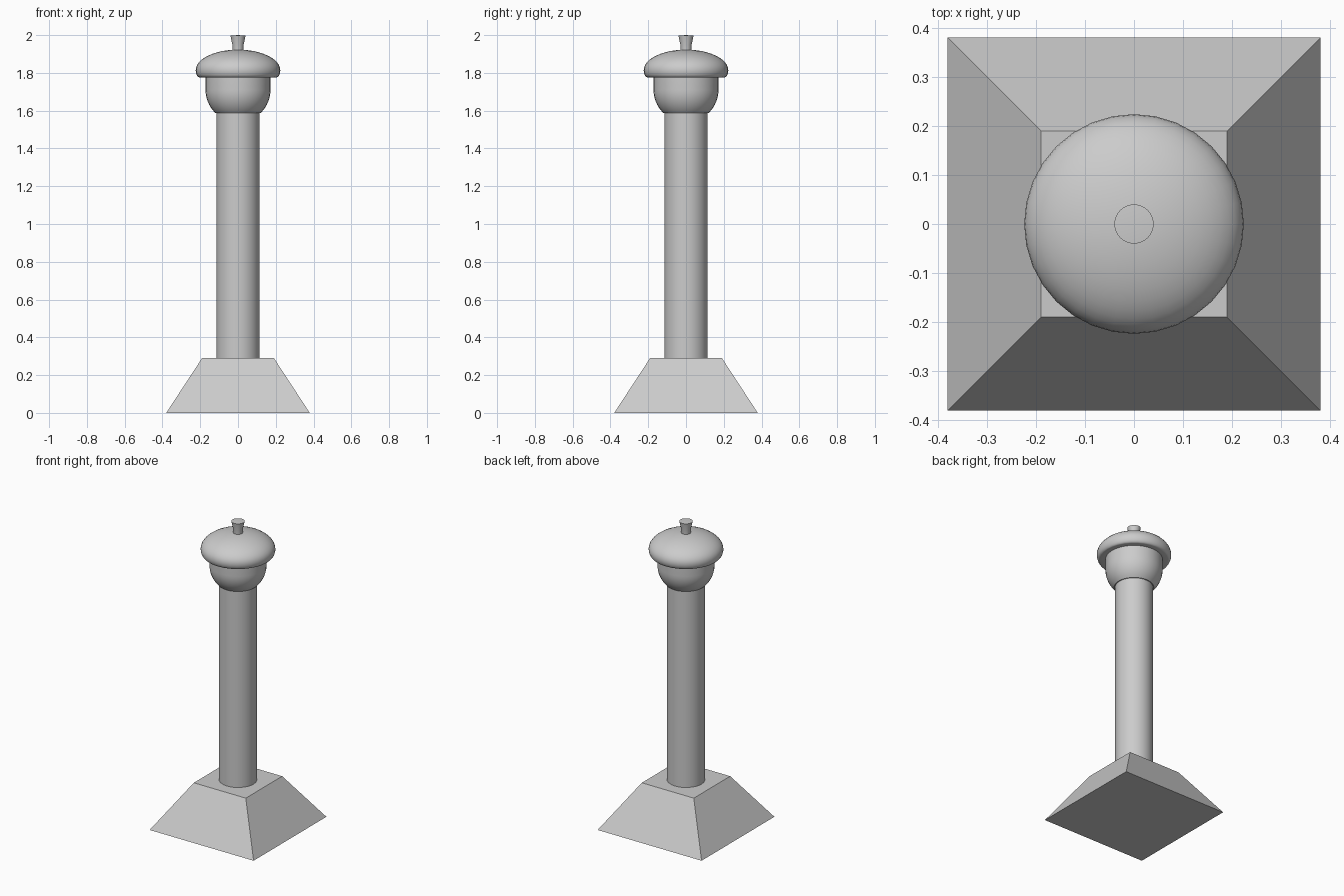
import bpy, bmesh, math

if "Cube" in bpy.data.objects:
    bpy.data.objects.remove(bpy.data.objects["Cube"])

SIDES = 32

def finish(name, bm, smooth_angle=None):
    bmesh.ops.recalc_face_normals(bm, faces=bm.faces[:])
    mesh = bpy.data.meshes.new(name)
    bm.to_mesh(mesh)
    bm.free()
    obj = bpy.data.objects.new(name, mesh)
    bpy.context.collection.objects.link(obj)
    if smooth_angle is not None:
        bpy.ops.object.select_all(action='DESELECT')
        obj.select_set(True)
        bpy.context.view_layer.objects.active = obj
        bpy.ops.object.shade_smooth_by_angle(angle=math.radians(smooth_angle))
    return obj

def lathe(name, profile, angle=40):
    """Revolve (radius, z) points around z; both ends lie on the axis."""
    bm = bmesh.new()
    verts = [bm.verts.new((r, 0, z)) for r, z in profile]
    edges = [bm.edges.new(pair) for pair in zip(verts, verts[1:])]
    bmesh.ops.spin(bm, geom=verts + edges, cent=(0, 0, 0), axis=(0, 0, 1),
                   angle=math.tau, steps=SIDES, use_merge=True)
    bmesh.ops.remove_doubles(bm, verts=bm.verts[:], dist=1e-5)
    return finish(name, bm, angle)

def arc(r, h, z, start, end, steps):
    """Points on an ellipse quarter, angles in degrees from horizontal."""
    pts = []
    for i in range(steps + 1):
        a = math.radians(start + (end - start) * i / steps)
        pts.append((max(r * math.cos(a), 0.0), z + h * math.sin(a)))
    return pts

# Square tapered base
bm = bmesh.new()
bmesh.ops.create_cube(bm, size=1)
for v in bm.verts:
    half = 0.38 if v.co.z < 0 else 0.19
    v.co = (math.copysign(half, v.co.x), math.copysign(half, v.co.y),
            0 if v.co.z < 0 else 0.29)
finish("base", bm)

# Round column
lathe("column", [(0, 0.29), (0.114, 0.29), (0.114, 1.59), (0, 1.59)])

# Bowl-shaped nut body: rounded below, straight above
lathe("nut_body", [(0, 1.587)] + arc(0.172, 0.172, 1.711, -46, 0, 8)
      + [(0.172, 1.79), (0, 1.79)])

# Domed cap with rounded rim
rim = [(0.204 + 0.020 * math.cos(math.radians(a)),
        1.814 + 0.038 * math.sin(math.radians(a))) for a in range(-90, 0, 18)]
lathe("nut_cap", [(0, 1.78), (0.165, 1.78)] + rim
      + arc(0.224, 0.109, 1.814, 0, 90, 12), 60)

# Flared stem
lathe("stem", [(0, 1.91), (0.028, 1.91), (0.030, 1.95), (0.040, 1.997),
               (0, 2.0)])
